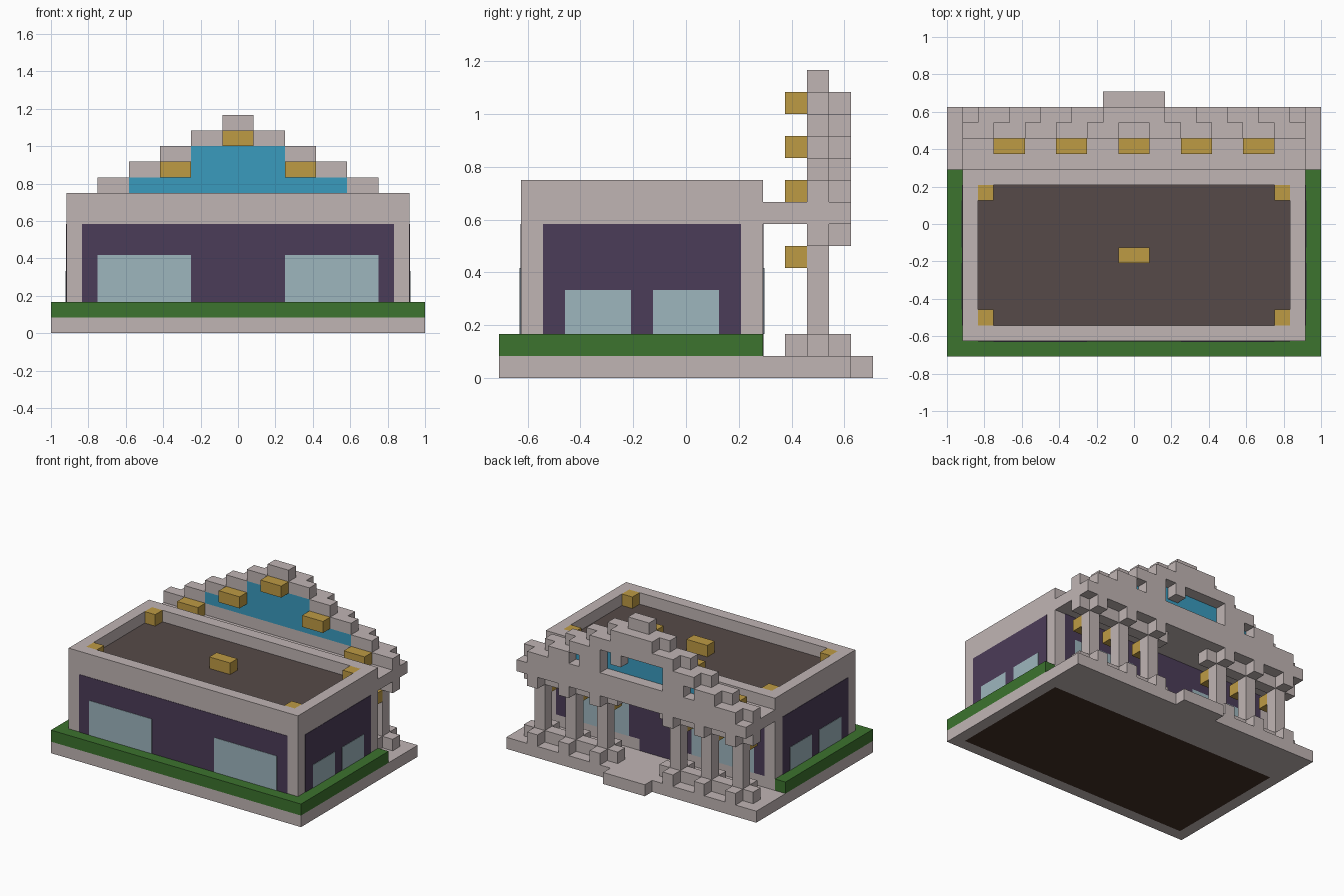
import bpy
import bmesh
from mathutils import Vector

UNIT = 1 / 12          # edge of one building block
DEPTH = 17             # blocks from front to back
THIN = 0.03            # plate thickness in blocks

cube = bpy.data.objects.get("Cube")
if cube:
    bpy.data.objects.remove(cube, do_unlink=True)


def srgb(r, g, b):
    def linear(c):
        c /= 255
        return c / 12.92 if c < 0.04 else ((c + 0.055) / 1.055) ** 2.4
    return (linear(r), linear(g), linear(b), 1)


def material(name, colour):
    mat = bpy.data.materials.new(name)
    mat.use_nodes = True
    mat.diffuse_color = colour
    shader = mat.node_tree.nodes["Principled BSDF"]
    shader.inputs["Base Color"].default_value = colour
    shader.inputs["Roughness"].default_value = 0.9
    return mat


stone = material("pale stone", srgb(192, 181, 180))
grass = material("hedge green", srgb(60, 115, 46))
plum = material("dark plum", srgb(75, 60, 88))
glass = material("pale glass", srgb(158, 182, 190))
azure = material("azure panel", srgb(58, 155, 190))
gold = material("lamp gold", srgb(190, 155, 68))
tar = material("roof brown", srgb(86, 74, 72))
earth = material("floor brown", srgb(66, 47, 38))


def mirror(boxes):
    """Add the copies of the boxes on the other side of x = 0."""
    return boxes + [(-b, -a, *rest) for a, b, *rest in boxes]


def blocks(name, mat, boxes):
    """One object from boxes (x0, x1, y0, y1, z0, z1) in block units."""
    bm = bmesh.new()
    for x0, x1, y0, y1, z0, z1 in boxes:
        low = Vector((x0, y0 - DEPTH / 2, z0)) * UNIT
        high = Vector((x1, y1 - DEPTH / 2, z1)) * UNIT
        made = bmesh.ops.create_cube(bm, size=1)
        for v in made["verts"]:
            v.co = (low + high) / 2 + v.co * (high - low)
    mesh = bpy.data.meshes.new(name)
    bm.to_mesh(mesh)
    bm.free()
    mesh.materials.append(mat)
    obj = bpy.data.objects.new(name, mesh)
    bpy.context.collection.objects.link(obj)
    return obj


# Ground slab with a brown floor and a step at the back
blocks("ground_slab", stone, mirror([(11, 12, 0, 16, 0, 1)]) + [
    (-11, 11, 0, 1, 0, 1), (-11, 11, 12, 16, 0, 1)])
blocks("back_step", stone, [(-2, 2, 16, 17, 0, 1)])
blocks("floor", earth, [(-11, 11, 1, 12, 0, 1)])

# Hedge around three sides
blocks("hedge", grass, mirror([(11, 12, 0, 12, 1, 2)]) + [(-11, 11, 0, 1, 1, 2)])

# Hall with a parapet and a sunken roof
blocks("hall", stone, [(-11, 11, 1, 12, 1, 8 - THIN)])
blocks("parapet", stone, mirror([(10, 11, 1, 12, 8 - THIN, 9)]) + [
    (-10, 10, 1, 2, 8 - THIN, 9), (-10, 10, 11, 12, 8 - THIN, 9)])
blocks("roof", tar, [(-10, 10, 2, 11, 8 - THIN, 8)])

# Dark wall panels and window plates
t = THIN
blocks("front_panel", plum, [(-10, 10, 1 - t, 1, 2, 7)])
blocks("back_panel", plum, [(-10, 10, 12, 12 + t, 2, 7), (-2, 2, 12, 12 + t, 1, 2)])
blocks("side_panels", plum, mirror([(11, 11 + t, 2, 11, 2, 7)]))
blocks("front_windows", glass, mirror([(3, 9, 1 - 2 * t, 1, 2, 5)]))
blocks("back_windows", glass, mirror([(3, 9, 12, 12 + 2 * t, 2, 5)]))
blocks("side_windows", glass, mirror([
    (11, 11 + 2 * t, y, y + 3, 2, 4) for y in (3, 7)]))

# Roof lamps
blocks("roof_lamps", gold, mirror([
    (9, 10, y, y + 1, 8, 9) for y in (2, 10)]) + [(-1, 1, 6, 7, 8, 9)])

# Colonnade: cross-shaped feet, shafts, capitals and lamps
feet, shafts, capitals, column_lamps = [], [], [], []
for x in (3, 6, 9):
    feet += [(x - 1, x + 2, 14, 15, 1, 2), (x, x + 1, 13, 16, 1, 2)]
    shafts.append((x, x + 1, 14, 15, 2, 6))
    capitals += [(x - 1, x + 2, 14, 15, 6, 7), (x, x + 1, 15, 16, 6, 7)]
    column_lamps.append((x, x + 1, 13, 14, 5, 6))
blocks("column_feet", stone, mirror(feet))
blocks("column_shafts", stone, mirror(shafts))
blocks("column_capitals", stone, mirror(capitals))
blocks("column_lamps", gold, mirror(column_lamps))
blocks("canopy", stone, [(-11, 11, 12, 16, 7, 8)])

# Stepped gable around the azure panel
blocks("gable_panel", azure, [(-7, 7, 14, 15, 9, 10), (-3, 3, 14, 15, 10, 12)])
blocks("gable_front", stone, mirror([
    (7, 9, 14, 15, 9, 10), (3, 7, 14, 15, 10, 11), (3, 5, 14, 15, 11, 12)]) + [
    (-11, 11, 14, 15, 8, 9), (-3, 3, 14, 15, 12, 13), (-1, 1, 14, 15, 13, 14)])

# Back layer of the gable, with openings that show the panel
blocks("gable_back", stone, mirror([
    (3, 5, 15, 16, 9, 10), (6, 8, 15, 16, 9, 10), (3, 6, 15, 16, 10, 11)]) + [
    (-10, 10, 15, 16, 8, 9), (-4, 4, 15, 16, 11, 12), (-2, 2, 15, 16, 12, 13),
    (1, 2, 15, 16, 10, 11)])

# Gable lamps
blocks("gable_lamps", gold, mirror([
    (7, 9, 13, 14, 8, 9), (3, 5, 13, 14, 10, 11)]) + [(-1, 1, 13, 14, 12, 13)])
